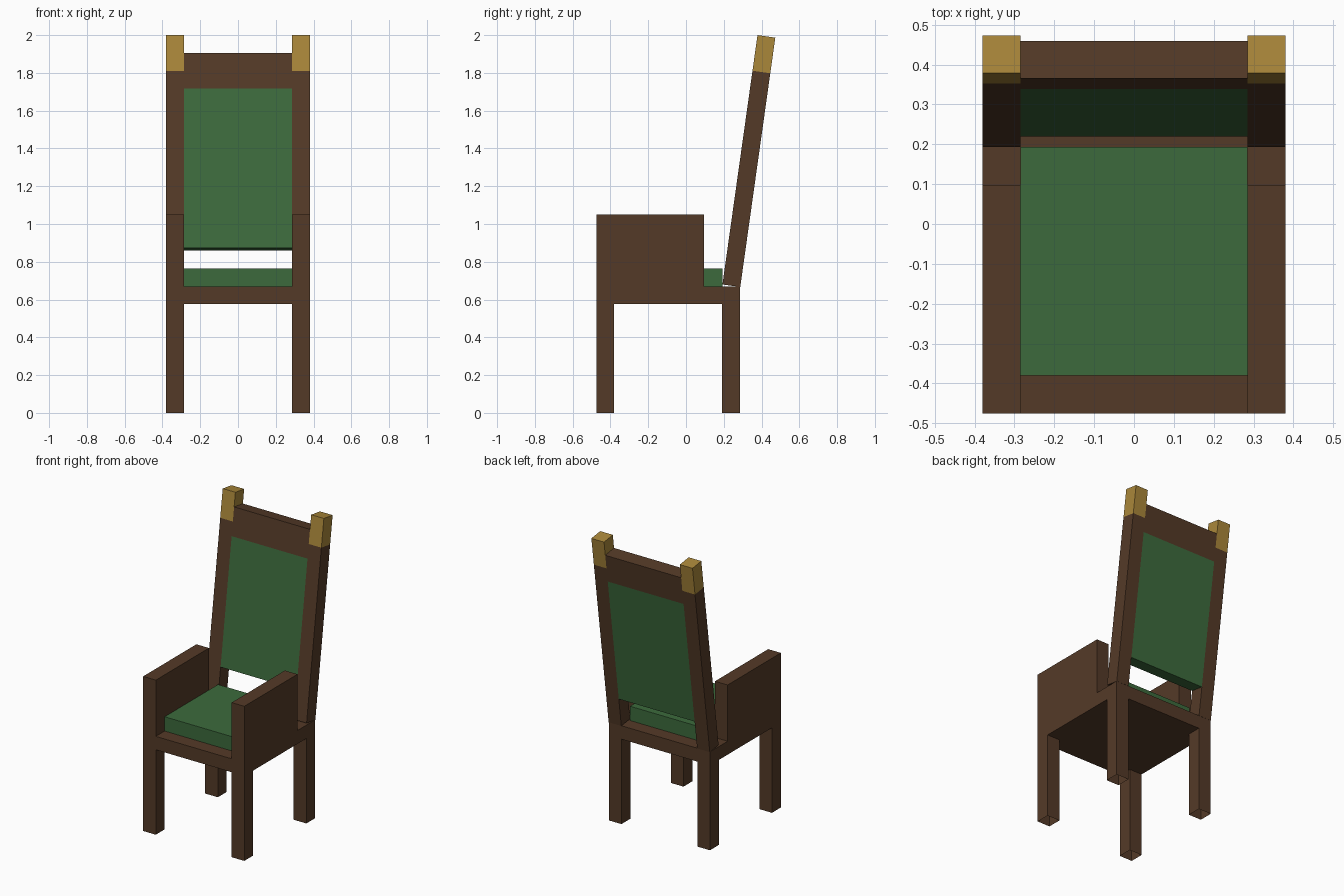
import bpy, bmesh, math
from mathutils import Matrix

if "Cube" in bpy.data.objects:
    bpy.data.objects.remove(bpy.data.objects["Cube"])

U = 0.0952                      # timber width, the module of the whole chair
TILT = math.radians(8)


def srgb(r, g, b):
    f = lambda c: c / 12.92 if c <= 0.04045 else ((c + 0.055) / 1.055) ** 2.4
    return (f(r / 255), f(g / 255), f(b / 255), 1)


def material(name, rgb):
    m = bpy.data.materials.new(name)
    m.diffuse_color = srgb(*rgb)
    m.use_nodes = True
    m.node_tree.nodes["Principled BSDF"].inputs["Base Color"].default_value = m.diffuse_color
    return m


wood = material("dark wood", (84, 58, 39))
green = material("green upholstery", (60, 106, 60))
gold = material("gold", (170, 135, 58))


def box(name, x, y, z, mat, matrix=None, open_bottom=False):
    """Box from (min, max) ranges, optionally placed by a matrix."""
    bm = bmesh.new()
    bmesh.ops.create_cube(bm, size=1)
    for v in bm.verts:
        v.co = [r[0] + (c + 0.5) * (r[1] - r[0]) for r, c in zip((x, y, z), v.co)]
    if open_bottom:
        bm.normal_update()
        down = [f for f in bm.faces if f.normal.z < -0.9]
        bmesh.ops.delete(bm, geom=down, context='FACES')
    if matrix:
        bm.transform(matrix)
    me = bpy.data.meshes.new(name)
    bm.to_mesh(me)
    bm.free()
    me.materials.append(mat)
    ob = bpy.data.objects.new(name, me)
    bpy.context.collection.objects.link(ob)
    return ob


IN, OUT = 0.285, 0.38
FRONT, BACK = -0.475, 0.286
LEG_TOP, SEAT_TOP = 0.577, 0.668

# seat frame and cushion
box("seat_frame", (-OUT, OUT), (FRONT, BACK), (LEG_TOP, SEAT_TOP), wood)
box("seat_cushion", (-IN, IN), (-0.38, 0.193), (SEAT_TOP, 0.765), green)

# leaning back: local z runs up the posts, local y through their thickness
lean = Matrix.Translation((0, 0.193, 0.68)) @ Matrix.Rotation(-TILT, 4, 'X')

for side, x in (("left", (-OUT, -IN)), ("right", (IN, OUT))):
    # legs, hollow underneath
    box(f"front_leg_{side}", x, (FRONT, -0.38), (0, LEG_TOP), wood, open_bottom=True)
    box(f"back_leg_{side}", x, (0.191, BACK), (0, LEG_TOP), wood, open_bottom=True)
    # solid arm panel
    box(f"arm_{side}", x, (FRONT, 0.096), (SEAT_TOP, 1.05), wood)
    # back post and its gold cap
    box(f"back_post_{side}", x, (0, U), (0, 12 * U), wood, lean)
    box(f"post_cap_{side}", x, (0, U), (12 * U, 14 * U), gold, lean)

# top rail and padded back panel
box("top_rail", (-IN, IN), (0, U), (11 * U, 13 * U), wood, lean)
box("back_panel", (-IN, IN), (0, U), (2.05 * U, 11 * U), green, lean)
